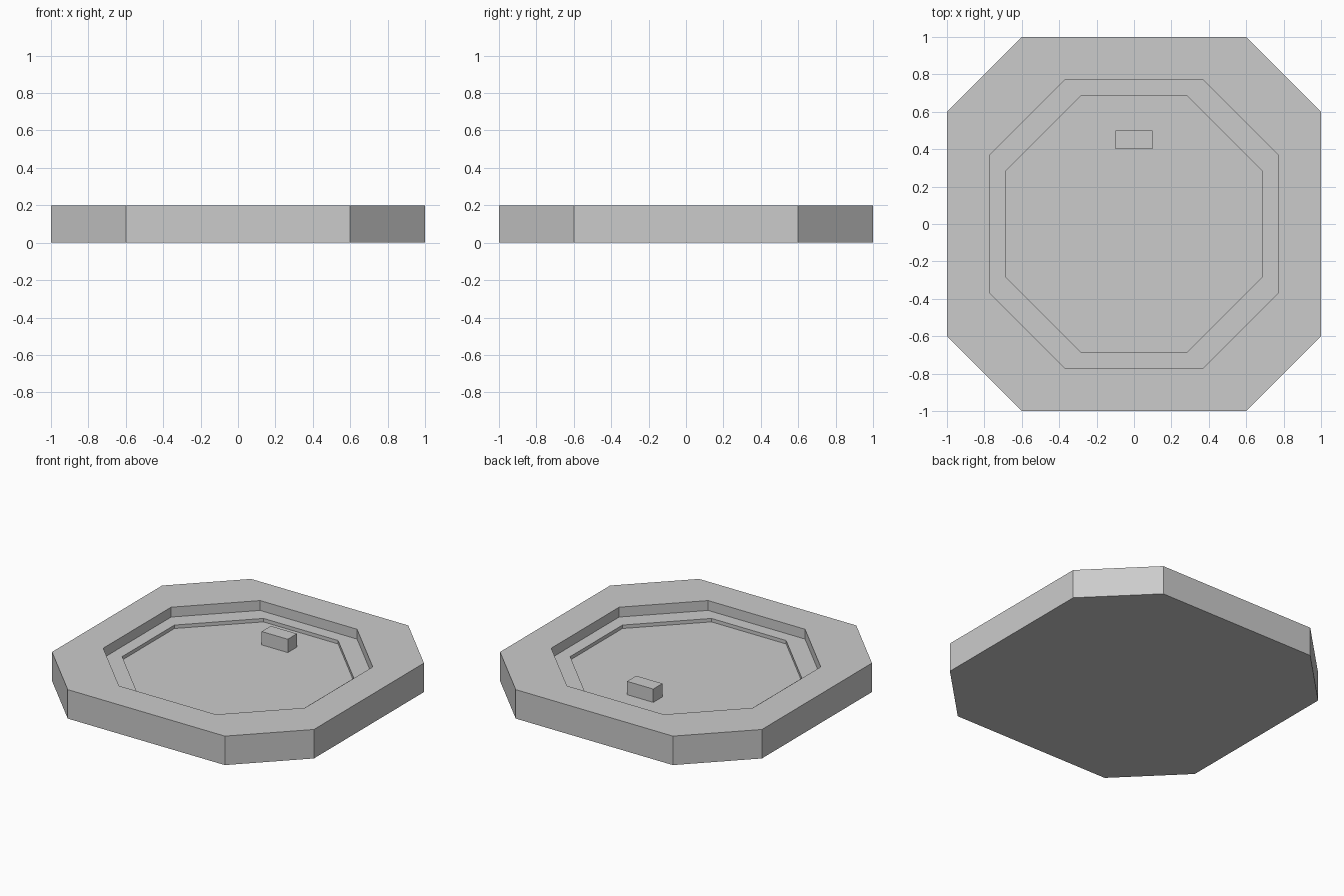
import bpy, bmesh

if "Cube" in bpy.data.objects:
    bpy.data.objects.remove(bpy.data.objects["Cube"])

CUT = 0.4            # corner chamfer, the same for every octagon


def make_object(name, bm):
    bmesh.ops.recalc_face_normals(bm, faces=bm.faces)
    mesh = bpy.data.meshes.new(name)
    bm.to_mesh(mesh)
    bm.free()
    obj = bpy.data.objects.new(name, mesh)
    bpy.context.collection.objects.link(obj)
    return obj


def octagon_ring(bm, half, z):
    c = half - CUT
    pts = [(c, -half), (half, -c), (half, c), (c, half),
           (-c, half), (-half, c), (-half, -c), (-c, -half)]
    return [bm.verts.new((x, y, z)) for x, y in pts]


# Octagonal tray: outer wall, rim, stepped recess (half width, height)
profile = [(1.0, 0.0), (1.0, 0.2), (0.77, 0.2),
           (0.77, 0.132), (0.685, 0.132), (0.685, 0.108)]
bm = bmesh.new()
rings = [octagon_ring(bm, half, z) for half, z in profile]
for a, b in zip(rings, rings[1:]):
    for i in range(8):
        j = (i + 1) % 8
        bm.faces.new((a[i], a[j], b[j], b[i]))
bm.faces.new(rings[0])
bm.faces.new(rings[-1])
make_object("octagonal_tray", bm)

# Small block standing on the recess floor, level with the rim
bm = bmesh.new()
bmesh.ops.create_cube(bm, size=1)
bmesh.ops.scale(bm, vec=(0.2, 0.1, 0.092), verts=bm.verts)
bmesh.ops.translate(bm, vec=(0, 0.45, 0.154), verts=bm.verts)
make_object("marker_block", bm)
